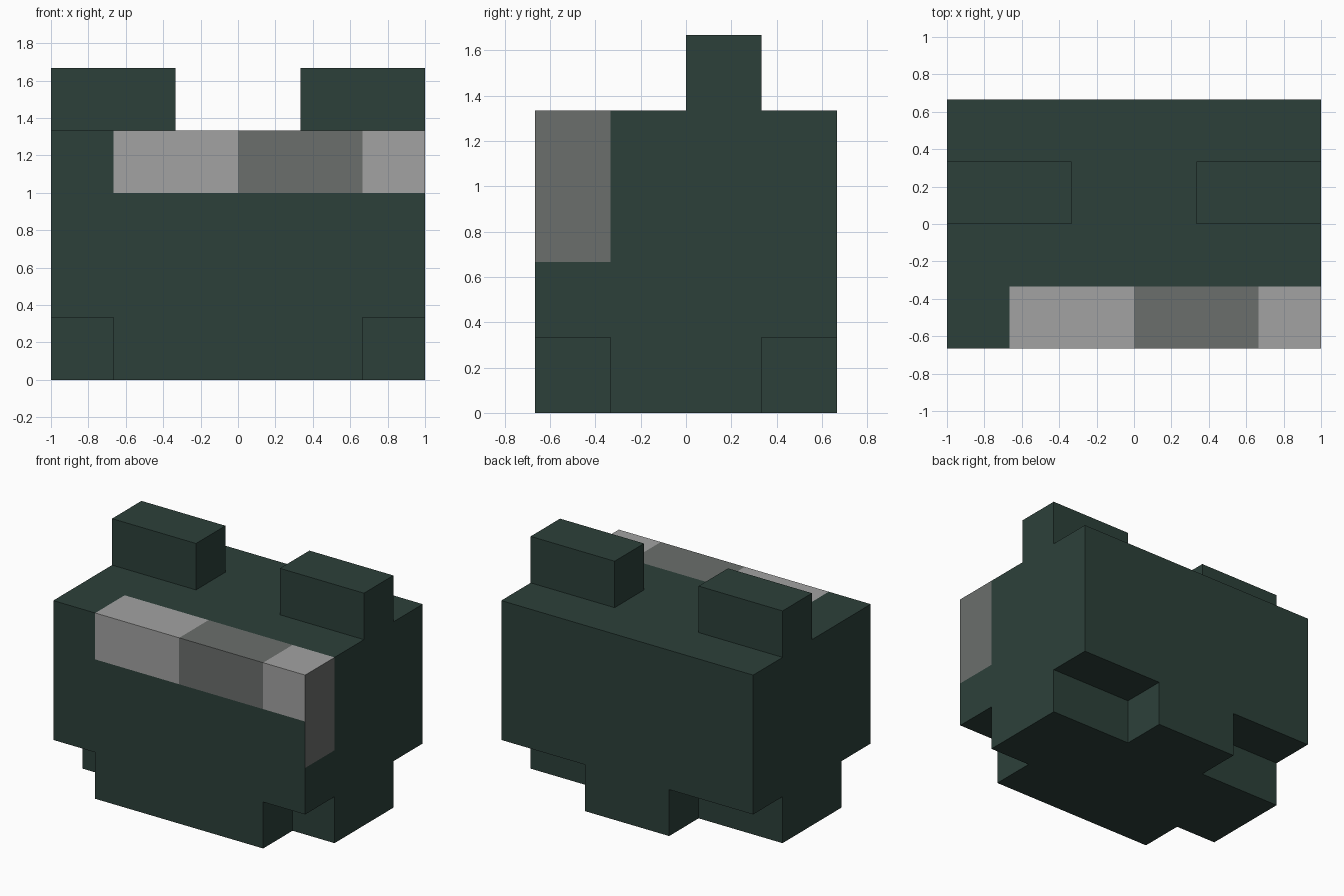
import bpy
import bmesh
from mathutils import Vector

if "Cube" in bpy.data.objects:
    bpy.data.objects.remove(bpy.data.objects["Cube"])

U = 1 / 3  # block size


def material(name, rgb):
    m = bpy.data.materials.new(name)
    m.diffuse_color = (*rgb, 1)
    m.use_nodes = True
    m.node_tree.nodes["Principled BSDF"].inputs["Base Color"].default_value = m.diffuse_color
    return m


MATS = [material("dark green", (0.0252, 0.0513, 0.0423)),
        material("light grey", (0.364, 0.364, 0.362)),
        material("mid grey", (0.147, 0.156, 0.150))]

# Blocks: body with bottom corners notched (wider notches at the back), two ears
body = {(i, j, k) for i in range(6) for j in range(4) for k in range(4)
        if not (k == 0 and ((j == 0 and i in (0, 5)) or (j == 3 and i not in (2, 3))))}
left_ear = {(i, 2, 4) for i in (0, 1)}
right_ear = {(5 - i, j, k) for i, j, k in left_ear}
solid = body | left_ear | right_ear


def paint(cell, normal):
    """Grey band on the front top edge, wrapping down the right side."""
    i, j, k = cell
    if j == 0 and normal.x > 0 and k in (2, 3):
        return 2
    if j == 0 and k == 3 and i >= 1 and (normal.y < 0 or normal.z > 0):
        return 2 if i in (3, 4) else 1
    return 0


def build(name, cells):
    """Outer skin of the blocks, merged into large flat faces."""
    bm = bmesh.new()
    for cell in sorted(cells):
        centre = Vector(((cell[0] - 2.5) * U, (cell[1] - 1.5) * U, (cell[2] + 0.5) * U))
        for axis in range(3):
            for sign in (-1, 1):
                n = Vector((0, 0, 0))
                n[axis] = sign
                if tuple(c + int(d) for c, d in zip(cell, n)) in solid:
                    continue
                a = Vector((0, 0, 0))
                a[(axis + 1) % 3] = 1
                b = n.cross(a)
                corners = [centre + (n + a * s + b * t) * U / 2
                           for s, t in ((-1, -1), (1, -1), (1, 1), (-1, 1))]
                f = bm.faces.new([bm.verts.new(c) for c in corners])
                f.material_index = paint(cell, n)
    bmesh.ops.remove_doubles(bm, verts=bm.verts, dist=1e-4)
    bmesh.ops.dissolve_limit(bm, angle_limit=0.01, verts=bm.verts, edges=bm.edges,
                             delimit={'MATERIAL'})
    me = bpy.data.meshes.new(name)
    bm.to_mesh(me)
    bm.free()
    for m in MATS:
        me.materials.append(m)
    ob = bpy.data.objects.new(name, me)
    bpy.context.collection.objects.link(ob)


build("body", body)
build("left_ear", left_ear)
build("right_ear", right_ear)
